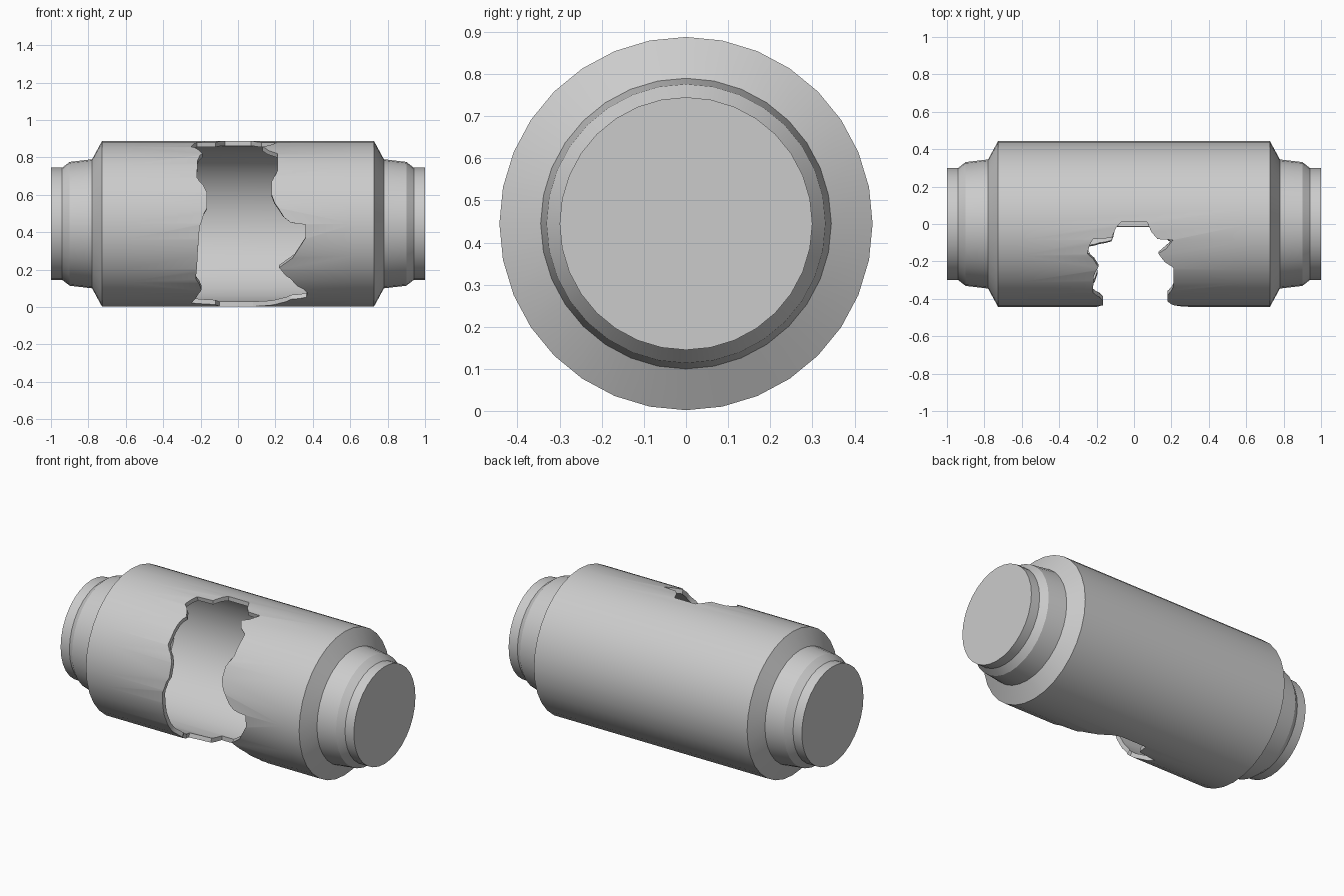
import bpy, bmesh, math

if "Cube" in bpy.data.objects:
    bpy.data.objects.remove(bpy.data.objects["Cube"])

CZ = 0.445
SIDES = 32


def new_object(name, verts, faces):
    mesh = bpy.data.meshes.new(name)
    mesh.from_pydata(verts, [], faces)
    bm = bmesh.new()
    bm.from_mesh(mesh)
    bmesh.ops.recalc_face_normals(bm, faces=bm.faces[:])
    bm.to_mesh(mesh)
    bm.free()
    obj = bpy.data.objects.new(name, mesh)
    bpy.context.collection.objects.link(obj)
    return obj


def polar(x, r, deg):
    # angle runs from the top (0) over the front (90) to the bottom (180)
    a = math.radians(deg)
    return (x, -r * math.sin(a), CZ + r * math.cos(a))


def skin(rings):
    # joins equal closed rings into a capped tube
    n = len(rings[0])
    verts = [v for ring in rings for v in ring]
    faces = [(i * n + j, i * n + (j + 1) % n,
              (i + 1) * n + (j + 1) % n, (i + 1) * n + j)
             for i in range(len(rings) - 1) for j in range(n)]
    faces.append(tuple(range(n)))
    faces.append(tuple(range(len(verts) - n, len(verts))))
    return verts, faces


def interp(points, t):
    for (t0, v0), (t1, v1) in zip(points, points[1:]):
        if t0 <= t <= t1:
            return v0 + (v1 - v0) * (t - t0) / (t1 - t0)
    return points[-1][1]


# canister: mirrored profile revolved about x
half = [(1.0, 0.30), (0.94, 0.30), (0.90, 0.331), (0.78, 0.345),
        (0.727, 0.443), (0.62, 0.443)]
profile = half + [(-x, r) for x, r in reversed(half)]
canister = new_object("broken_canister", *skin(
    [[polar(x, r, 360 * k / SIDES) for k in range(SIDES)] for x, r in profile]))

# wall thickness
solid = canister.modifiers.new("wall", 'SOLIDIFY')
solid.thickness = 0.026
solid.offset = -1

# jagged opening: left and right edges as (angle, x)
left = [(-1.3, -.07), (9.8, -.12), (10.5, -.22), (21, -.25), (31.3, -.19),
        (39, -.215), (56, -.22), (68, -.165), (79, -.165), (92, -.205),
        (123, -.22), (132, -.225), (143, -.195), (164, -.25), (168, -.12),
        (178, -.1)]
right = [(-1.3, .07), (10.5, .125), (11, .21), (21, .13), (32, .21),
         (50, .21), (59, .18), (69.5, .18), (79, .215), (89, .28),
         (90.5, .36), (100, .36), (122, .22), (145.5, .37), (153, .365),
         (156, .28), (166, .21), (178, .08)]
angles = sorted({a for a, _ in left + right})
rows = []
for a in angles:
    l, r = interp(left, a), interp(right, a)
    rows.append([polar(l, 0.3, a), polar(r, 0.3, a),
                 polar(r, 0.6, a), polar(l, 0.6, a)])
cutter = new_object("opening_cutter", *skin(rows))
cutter.hide_render = True

cut = canister.modifiers.new("opening", 'BOOLEAN')
cut.operation = 'DIFFERENCE'
cut.solver = 'EXACT'
cut.object = cutter

# apply, then shade smooth with sharp creases
bpy.ops.object.select_all(action='DESELECT')
canister.select_set(True)
bpy.context.view_layer.objects.active = canister
for m in ("wall", "opening"):
    bpy.ops.object.modifier_apply(modifier=m)
bpy.data.objects.remove(cutter)
bpy.ops.object.shade_smooth_by_angle(angle=math.radians(25))
